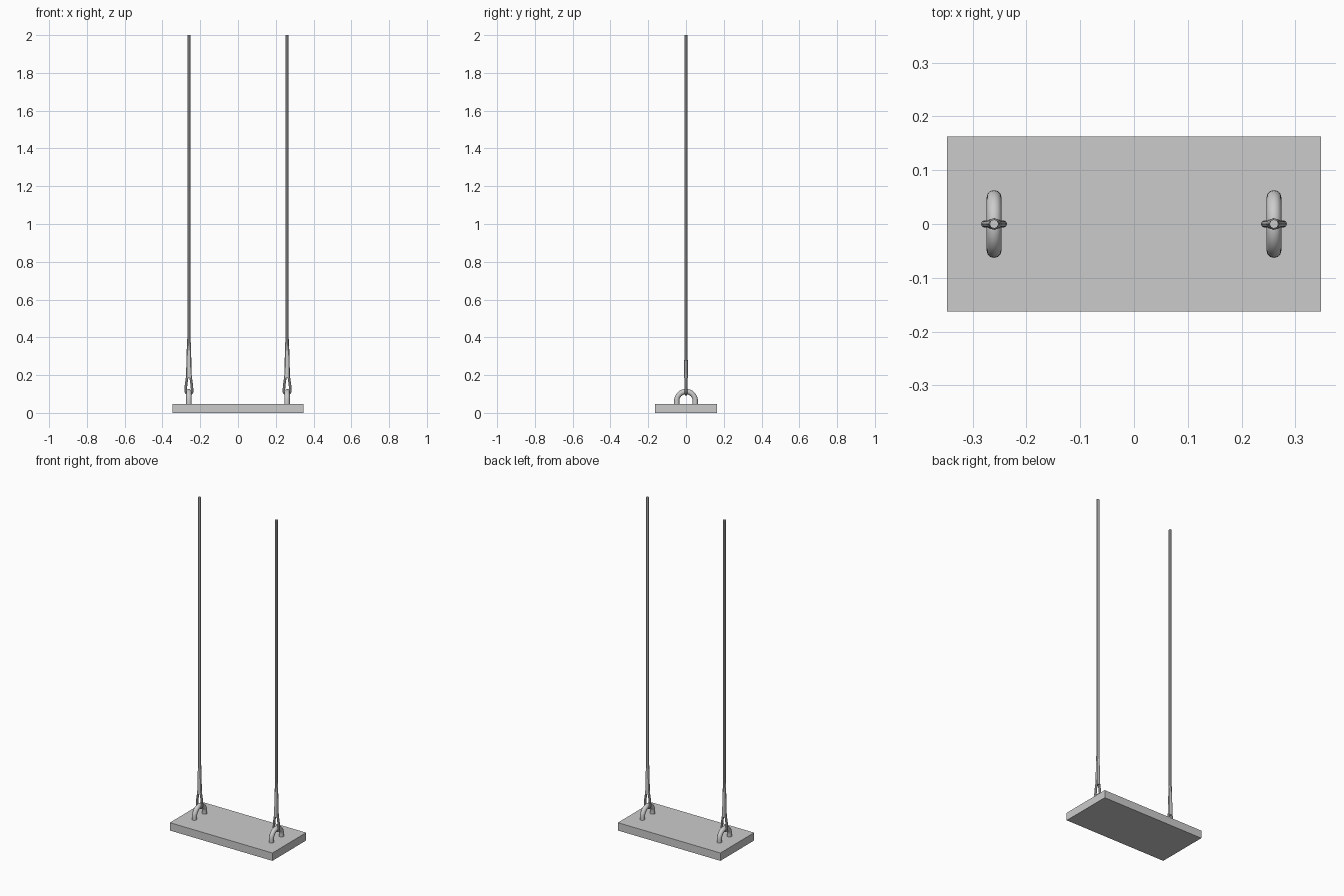
import bpy, math

if "Cube" in bpy.data.objects:
    bpy.data.objects.remove(bpy.data.objects["Cube"])


def tube(name, points, radius, radii=None, cyclic=False, res=2, flat=1.0):
    """Sweep a round section along a list of points and return a mesh object."""
    cu = bpy.data.curves.new(name, 'CURVE')
    cu.dimensions = '3D'
    cu.bevel_depth = radius
    cu.bevel_resolution = res
    cu.use_fill_caps = True
    sp = cu.splines.new('POLY')
    sp.points.add(len(points) - 1)
    for i, p in enumerate(points):
        sp.points[i].co = (*p, 1)
        sp.points[i].radius = radii[i] if radii else 1
    sp.use_cyclic_u = cyclic
    ob = bpy.data.objects.new(name, cu)
    bpy.context.collection.objects.link(ob)
    bpy.ops.object.select_all(action='DESELECT')
    ob.select_set(True)
    bpy.context.view_layer.objects.active = ob
    bpy.ops.object.convert(target='MESH')
    ob = bpy.context.view_layer.objects.active
    ob.name = name
    for v in ob.data.vertices:
        v.co.y *= flat
    bpy.ops.object.shade_smooth_by_angle(angle=math.radians(40))
    return ob


# Seat board
bpy.ops.mesh.primitive_cube_add(size=1, location=(0, 0, 0.024))
seat = bpy.context.object
seat.name = "seat"
seat.scale = (0.694, 0.326, 0.048)
bpy.ops.object.transform_apply(scale=True)

BOLT_R, BOLT_Z = 0.049, 0.064
TOP = BOLT_Z + BOLT_R

for side, sx in (("left", -1), ("right", 1)):
    x = 0.26 * sx

    # U-shaped ring standing on the seat
    arch = [(x, BOLT_R * math.cos(math.pi * i / 16),
             BOLT_Z + BOLT_R * math.sin(math.pi * i / 16)) for i in range(17)]
    tube(side + "_ring", [(x, BOLT_R, 0.03)] + arch + [(x, -BOLT_R, 0.03)],
         0.014, res=4)

    # Hanging rope
    tube(side + "_rope", [(x, 0, 0.2), (x, 0, 2.0)], 0.0085)

    # Teardrop eye of the rope passing under the ring
    under = [(0.0175 * math.cos(a), TOP + 0.004 + 0.0185 * math.sin(a))
             for a in (-math.pi * i / 10 for i in range(11))]
    eye = [(0.004, 0.24), (0.009, 0.19), (0.015, 0.15)] + under + \
          [(-0.015, 0.15), (-0.009, 0.19), (-0.004, 0.24)]
    tube(side + "_rope_eye", [(x + dx, 0, z) for dx, z in eye], 0.0068)

    # Tapered splice where the rope is bound back on itself
    splice = tube(side + "_splice",
                  [(x, 0, 0.185), (x, 0, 0.22), (x, 0, 0.35), (x, 0, 0.39)],
                  0.01, radii=[1.5, 1.45, 1.1, 0.9], flat=0.72)
